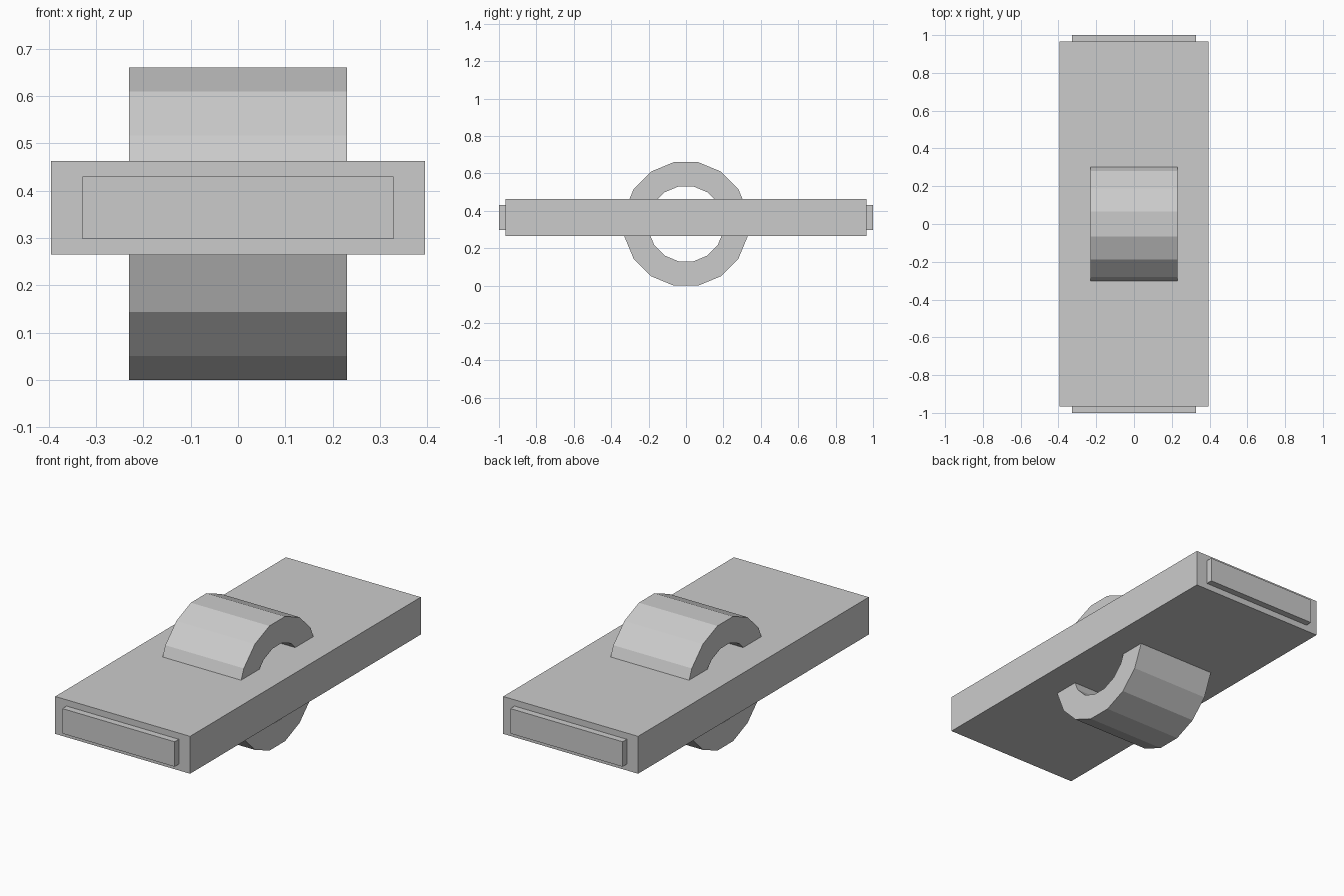
import bpy, bmesh, math

if "Cube" in bpy.data.objects:
    bpy.data.objects.remove(bpy.data.objects["Cube"])

def make_object(name, bm):
    bmesh.ops.recalc_face_normals(bm, faces=bm.faces)
    mesh = bpy.data.meshes.new(name)
    bm.to_mesh(mesh)
    bm.free()
    obj = bpy.data.objects.new(name, mesh)
    bpy.context.collection.objects.link(obj)
    return obj

def box(name, lo, hi):
    bm = bmesh.new()
    bmesh.ops.create_cube(bm, size=1)
    for v in bm.verts:
        v.co = [(a + b) / 2 + c * (b - a) for a, b, c in zip(lo, hi, v.co)]
    return make_object(name, bm)

def ring(name, outer, inner, half_width, z, sides=16):
    # Square-section band around the x axis, with flats at top and bottom
    bm = bmesh.new()
    section = [(-half_width, outer), (half_width, outer),
               (half_width, inner), (-half_width, inner)]
    loops = []
    for i in range(sides):
        a = (i + 0.5) * 2 * math.pi / sides
        loops.append([bm.verts.new((x, r * math.sin(a), z + r * math.cos(a)))
                      for x, r in section])
    for i in range(sides):
        a, b = loops[i], loops[(i + 1) % sides]
        for j in range(4):
            k = (j + 1) % 4
            bm.faces.new((a[j], a[k], b[k], b[j]))
    return make_object(name, bm)

# Main slab
box("slab", (-0.395, -0.965, 0.265), (0.395, 0.965, 0.463))

# Raised panels on both ends
for side, y0, y1 in (("front", -1.0, -0.965), ("back", 0.965, 1.0)):
    box(side + "_end_panel", (-0.329, y0, 0.298), (0.329, y1, 0.43))

# Band passing through the slab
ring("band", 0.3365, 0.204, 0.23, 0.33)
